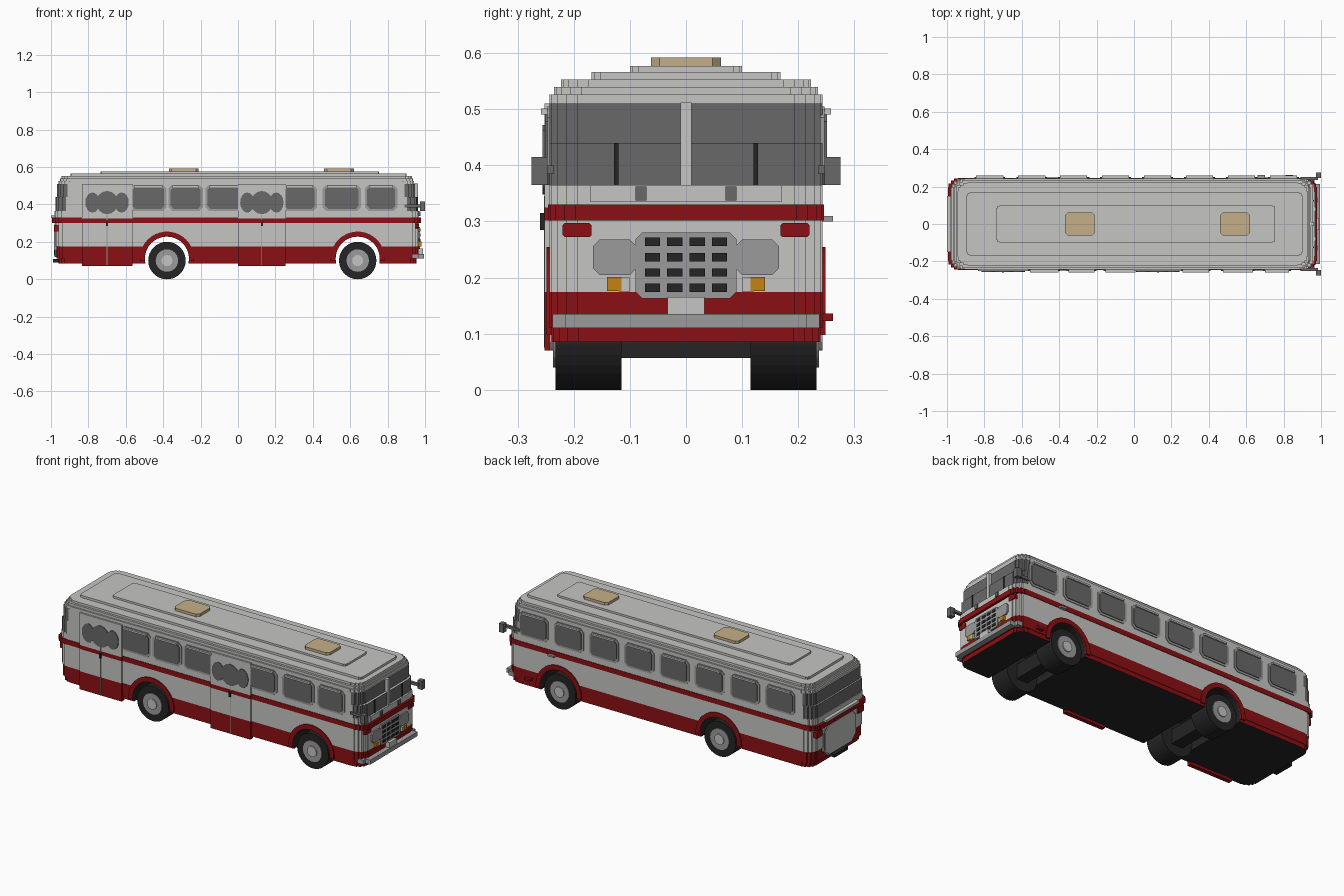
import bpy, bmesh, math

if "Cube" in bpy.data.objects:
    bpy.data.objects.remove(bpy.data.objects["Cube"], do_unlink=True)

COLOURS = {
    "body_white": (0.56, 0.56, 0.55), "paint_red": (0.26, 0.005, 0.007),
    "glass_grey": (0.14, 0.14, 0.14), "trim_grey": (0.33, 0.33, 0.33),
    "tyre_black": (0.018, 0.018, 0.018), "hatch_tan": (0.56, 0.43, 0.25),
    "lamp_orange": (0.56, 0.23, 0.006),
}
MATS, INDEX = [], {}
for i, (mat_name, rgb) in enumerate(COLOURS.items()):
    m = bpy.data.materials.new(mat_name)
    m.use_nodes = True
    m.diffuse_color = (*rgb, 1)
    m.node_tree.nodes["Principled BSDF"].inputs["Base Color"].default_value = (*rgb, 1)
    MATS.append(m)
    INDEX[mat_name] = i
WHITE, RED, GLASS, GREY, BLACK, TAN, ORANGE = COLOURS


def prism(name, pts, axis, lo, hi, colour, rule=None):
    """Extrude a 2D outline along an axis; rule(face) may override the colour."""
    place = {"x": lambda a, b, t: (t, a, b), "y": lambda a, b, t: (a, t, b),
             "z": lambda a, b, t: (a, b, t)}[axis]
    bm = bmesh.new()
    low = [bm.verts.new(place(a, b, lo)) for a, b in pts]
    top = [bm.verts.new(place(a, b, hi)) for a, b in pts]
    bm.faces.new(low)
    bm.faces.new(top)
    n = len(pts)
    for i in range(n):
        bm.faces.new((low[i], low[(i + 1) % n], top[(i + 1) % n], top[i]))
    bmesh.ops.recalc_face_normals(bm, faces=bm.faces)
    bm.normal_update()
    for f in bm.faces:
        f.material_index = INDEX[(rule(f) if rule else None) or colour]
    me = bpy.data.meshes.new(name)
    bm.to_mesh(me)
    bm.free()
    for m in MATS:
        me.materials.append(m)
    ob = bpy.data.objects.new(name, me)
    bpy.context.collection.objects.link(ob)
    return ob


def rect(a0, a1, b0, b1, c=0.0):
    """Rectangle outline, with optional cut corners."""
    if not c:
        return [(a0, b0), (a1, b0), (a1, b1), (a0, b1)]
    return [(a0 + c, b0), (a1 - c, b0), (a1, b0 + c), (a1, b1 - c),
            (a1 - c, b1), (a0 + c, b1), (a0, b1 - c), (a0, b0 + c)]


def box(name, x, y, z, colour):
    return prism(name, rect(*x, *y), "z", *z, colour)


def circle(a, b, r, n=32, r2=None):
    return [(a + r * math.cos(math.tau * i / n), b + (r2 or r) * math.sin(math.tau * i / n))
            for i in range(n)]


def stepped(x0, x1, hy, rx=0.08, ry=0.07, n=5):
    """Plan outline whose four corners are rounded in small steps."""
    q = [(1, 0)]
    for i in range(n):
        a, b = math.pi / 2 * i / n, math.pi / 2 * (i + 1) / n
        q += [(math.cos(a), math.sin(b)), (math.cos(b), math.sin(b))]
    q = [(rx * (u - 1), ry * (v - 1)) for u, v in q[:-1]]
    front = [(x1 + u, hy + v) for u, v in q]
    back = [(x0 - u, hy + v) for u, v in reversed(q)]
    half = front + back
    return half + [(x, -y) for x, y in reversed(half)]


# Body: stacked layers (name, z0, z1, x0, x1, half width, colour)
WHEELS = (-0.38, 0.64)
LAYERS = [
    ("lower_skirt", 0.085, 0.110, -0.960, 0.955, 0.240, RED),
    ("upper_skirt", 0.110, 0.174, -0.970, 0.965, 0.243, RED),
    ("lower_panels", 0.174, 0.302, -0.975, 0.965, 0.243, WHITE),
    ("waist_stripe", 0.302, 0.330, -0.995, 0.978, 0.246, RED),
    ("upper_panels", 0.330, 0.365, -0.980, 0.965, 0.243, WHITE),
    ("window_band_low", 0.365, 0.440, -0.975, 0.958, 0.243, WHITE),
    ("window_band_high", 0.440, 0.510, -0.967, 0.945, 0.243, WHITE),
    ("roof_edge", 0.510, 0.526, -0.960, 0.940, 0.243, WHITE),
    ("roof_shoulder", 0.526, 0.540, -0.952, 0.936, 0.235, WHITE),
    ("roof_step_low", 0.540, 0.553, -0.945, 0.930, 0.223, WHITE),
    ("roof_step_mid", 0.553, 0.566, -0.895, 0.900, 0.168, WHITE),
    ("roof_step_top", 0.566, 0.577, -0.735, 0.755, 0.100, WHITE),
]
cutters = [prism("wheel_well_cutter", circle(x, 0.11, 0.118), "y", -0.4, 0.4, BLACK) for x in WHEELS]
for name, z0, z1, x0, x1, hy, colour in LAYERS:
    def rule(f, name=name, x0=x0, x1=x1):
        c = f.calc_center_median()
        if name == "lower_skirt" and f.normal.z < -0.5:
            return BLACK
        if "band" in name and abs(f.normal.z) < 0.5 and (c.x > x1 - 0.078 or c.x < x0 + 0.078):
            return GLASS
    small = name in ("roof_step_mid", "roof_step_top")
    ob = prism(name, stepped(x0, x1, hy, *((0.03, 0.03, 3) if small else ())), "z", z0, z1, colour, rule)
    if z0 < 0.228:
        bpy.context.view_layer.objects.active = ob
        for c in cutters:
            mod = ob.modifiers.new("wheel_well", "BOOLEAN")
            mod.operation, mod.solver, mod.object = "DIFFERENCE", "EXACT", c
            bpy.ops.object.modifier_apply(modifier=mod.name)
for c in cutters:
    bpy.data.objects.remove(c, do_unlink=True)

# Roof hatches
for x in (-0.29, 0.54):
    prism("roof_hatch", rect(x - 0.08, x + 0.08, -0.062, 0.062, 0.015), "z", 0.577, 0.592, TAN)

# Wheels, axles and red arches
for x in WHEELS:
    box("axle", (x - 0.035, x + 0.035), (-0.13, 0.13), (0.057, 0.14), BLACK)
    for s in (-1, 1):
        prism("tyre", circle(x, 0.1, 0.1), "y", s * 0.115, s * 0.233, BLACK)
        prism("wheel_rim", circle(x, 0.1, 0.06, 24), "y", s * 0.23, s * 0.237, GREY)
        prism("hub_cap", circle(x, 0.1, 0.03, 12), "y", s * 0.23, s * 0.243, WHITE)
        arc = [math.radians(a) for a in range(-5, 186, 10)]
        ring = [(x + 0.145 * math.cos(a), 0.11 + 0.145 * math.sin(a)) for a in arc]
        ring += [(x + 0.118 * math.cos(a), 0.11 + 0.118 * math.sin(a)) for a in reversed(arc)]
        prism("wheel_arch", ring, "y", s * 0.236, s * 0.249, RED)

# Side windows: frame, glass and rain visor
door_side = [(-0.48, 0.17), (-0.28, 0.16), (-0.073, 0.18), (0.33, 0.16), (0.555, 0.18), (0.765, 0.15)]
far_side = [(0.80 - 0.2245 * i, 0.165) for i in range(8)]
for s, windows in ((-1, door_side), (1, far_side)):
    for x, w in windows:
        a, b = x - w / 2, x + w / 2
        prism("window_frame", rect(a - 0.012, b + 0.012, 0.365, 0.505, 0.02), "y", s * 0.24, s * 0.247, GREY)
        prism("window_glass", rect(a, b, 0.377, 0.493, 0.015), "y", s * 0.24, s * 0.251, GLASS)
        prism("window_visor", rect(a + 0.01, b - 0.01, 0.491, 0.501), "y", s * 0.24, s * 0.258, WHITE)

# Passenger doors
for x0, x1 in ((-0.835, -0.565), (0.0, 0.255)):
    mid = (x0 + x1) / 2
    for name, z0, z1, colour in (("door_foot", 0.070, 0.174, RED), ("door_lower", 0.174, 0.302, WHITE),
                                 ("door_stripe", 0.302, 0.325, RED), ("door_upper", 0.325, 0.510, WHITE)):
        box(name, (x0, x1), (-0.252, -0.228), (z0, z1), colour)
    prism("door_glass_band", rect(x0 + 0.02, x1 - 0.02, 0.375, 0.445, 0.015), "y", -0.255, -0.25, GLASS)
    for dx, r, r2 in ((-0.078, 0.038, 0.054), (0, 0.058, 0.062), (0.078, 0.038, 0.054)):
        prism("door_glass", circle(mid + dx, 0.41, r, 16, r2), "y", -0.256, -0.25, GLASS)
    box("door_seam", (mid - 0.002, mid + 0.002), (-0.2535, -0.25), (0.075, 0.345), GREY)
    box("door_handle", (mid - 0.005, mid + 0.005), (-0.260, -0.25), (0.285, 0.315), BLACK)

# Fittings on the far side
box("filler_cap", (0.81, 0.85), (0.24, 0.262), (0.123, 0.136), RED)
box("side_handle", (0.66, 0.70), (0.24, 0.262), (0.300, 0.310), GREY)


def front(name, y, z, colour, x=0.972, c=0.0, back=0.93):
    prism(name, rect(*y, *z, c), "x", back, x, colour)


# Front: pillar, grille, plate and bumper
front("windscreen_pillar", (-0.010, 0.010), (0.365, 0.512), WHITE, 0.963)
front("windscreen_sill", (-0.17, 0.17), (0.335, 0.365), WHITE, 0.968)
front("grille_panel", (-0.09, 0.09), (0.163, 0.28), GREY, 0.973, 0.012)
for y in (-0.06, -0.02, 0.02, 0.06):
    for z in (0.182, 0.209, 0.236, 0.264):
        front("grille_slot", (y - 0.0135, y + 0.0135), (z - 0.0075, z + 0.0075), BLACK, 0.976)
front("number_plate", (-0.033, 0.033), (0.135, 0.165), WHITE, 0.990)
front("front_bumper", (-0.215, 0.215), (0.110, 0.135), GREY, 0.994, 0.0, 0.90)
for s in (-1, 1):
    def side(a, b):
        return sorted((s * a, s * b))
    box("bumper_end", (0.88, 0.965), side(0.205, 0.238), (0.110, 0.135), GREY)
    front("headlamp_bezel", side(0.088, 0.166), (0.205, 0.268), GREY, 0.974, 0.012)
    front("headlamp", side(0.100, 0.120), (0.175, 0.200), WHITE, 0.978)
    front("indicator", side(0.115, 0.141), (0.176, 0.201), ORANGE, 0.980)
    front("front_red_lamp", side(0.168, 0.220), (0.272, 0.297), RED, 0.968, 0.004, 0.90)
    front("wiper_base", side(0.070, 0.090), (0.337, 0.362), GLASS, 0.975)
    front("wiper_arm", side(0.120, 0.128), (0.365, 0.440), BLACK, 0.962)
    # Wing mirrors
    box("mirror", (0.972, 1.0), side(0.247, 0.275), (0.365, 0.415), GLASS)
    box("mirror_arm", (0.89, 0.985), side(0.235, 0.250), (0.385, 0.400), GLASS)

# Rear: engine hatch, lamps and bumper
prism("engine_hatch_rim", rect(-0.145, 0.145, 0.118, 0.297, 0.035), "x", -0.981, -0.94, GREY)
prism("engine_hatch", rect(-0.137, 0.137, 0.126, 0.291, 0.033), "x", -0.985, -0.94, WHITE)
prism("rear_bumper", rect(-0.06, 0.06, 0.090, 0.108), "x", -0.990, -0.94, BLACK)
for s in (-1, 1):
    prism("tail_lamp", rect(*sorted((s * 0.165, s * 0.215)), 0.255, 0.290), "x", -0.985, -0.91, RED)
box("rear_lip", (-1.0, -0.97), (-0.15, 0.15), (0.328, 0.342), WHITE)
